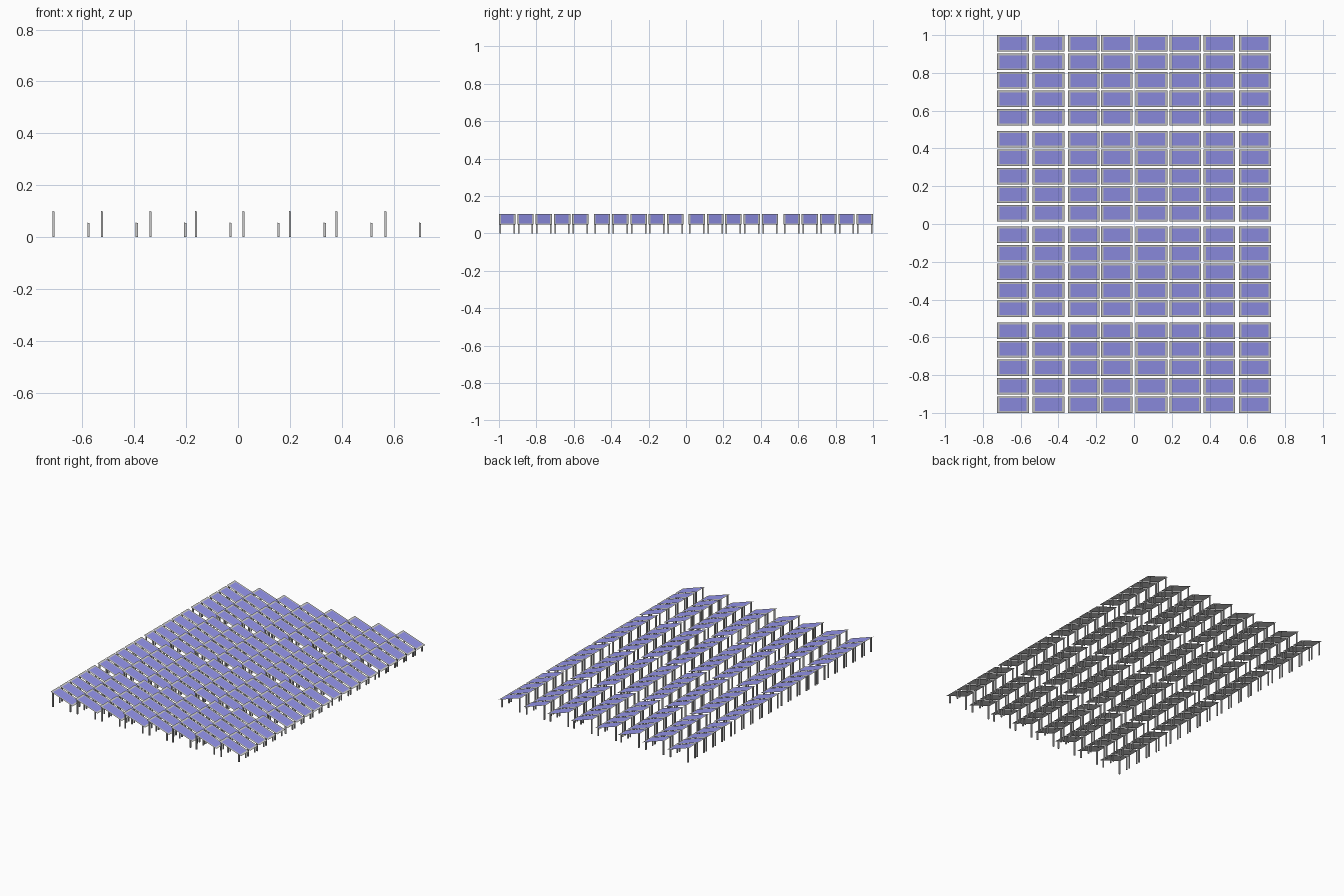
import bpy, bmesh

if "Cube" in bpy.data.objects:
    bpy.data.objects.remove(bpy.data.objects["Cube"])

# Panel size and layout
W, D = 0.168, 0.088              # panel extent in x and y
Z_HIGH, Z_LOW = 0.104, 0.048     # tilted: high on the left, low on the right
BX, BY = 0.013, 0.010            # frame border
LEG = 0.004                      # half thickness of a leg
ROWS_X = [-0.724, -0.537, -0.350, -0.175, 0.009, 0.188, 0.368, 0.556]
ROWS_Y = [-1 + g * 0.507 + i * 0.0978 for g in range(4) for i in range(5)]
ROWS_Y = [y * (1 - D / 2 - 0.0) / 1 for y in ROWS_Y]
# Recompute as exact lower edges so the field runs from y = -1 to y = 1
GROUP = 4 * 0.0978 + D
STEP = (2 - GROUP) / 3
ROWS_Y = [-1 + g * STEP + i * 0.0978 for g in range(4) for i in range(5)]

blue = bpy.data.materials.new("panel_blue")
blue.diffuse_color = (0.3, 0.3, 0.85, 1)
blue.use_nodes = True
blue.node_tree.nodes["Principled BSDF"].inputs["Base Color"].default_value = blue.diffuse_color


def height(u):
    """Height of the tilted panel plane at distance u from its left edge."""
    return Z_HIGH + (Z_LOW - Z_HIGH) * u / W


def quad(bm, x, y, u0, u1, v0, v1, drop=0.0, flip=False):
    """Flat rectangle lying in the tilted panel plane."""
    pts = [(u0, v0), (u1, v0), (u1, v1), (u0, v1)]
    if flip:
        pts.reverse()
    bm.faces.new([bm.verts.new((x + u, y + v, height(u) - drop)) for u, v in pts])


def frame(bm, x, y):
    quad(bm, x, y, 0, W, 0, BY)
    quad(bm, x, y, 0, W, D - BY, D)
    quad(bm, x, y, 0, BX, BY, D - BY)
    quad(bm, x, y, W - BX, W, BY, D - BY)


def glass(bm, x, y):
    quad(bm, x, y, BX, W - BX, BY, D - BY)


def backing(bm, x, y):
    quad(bm, x, y, 0, W, 0, D, drop=0.0006, flip=True)


def legs(bm, x, y):
    # Four square posts with tops cut to the panel slope
    for u in (0.0125, W - 0.0215):
        for v in (0.007, D - 0.007):
            cube = bmesh.ops.create_cube(bm, size=1)
            for vert in cube["verts"]:
                lu = u + (LEG if vert.co.x > 0 else -LEG)
                lv = v + (LEG if vert.co.y > 0 else -LEG)
                lz = height(lu) - 0.0008 if vert.co.z > 0 else 0
                vert.co = (x + lu, y + lv, lz)


def row_object(name, x, build, material=None):
    """One row of twenty copies of a part along y."""
    bm = bmesh.new()
    for y in ROWS_Y:
        build(bm, x, y)
    mesh = bpy.data.meshes.new(name)
    bm.to_mesh(mesh)
    bm.free()
    if material:
        mesh.materials.append(material)
    obj = bpy.data.objects.new(name, mesh)
    bpy.context.collection.objects.link(obj)


for n, x in enumerate(ROWS_X, 1):
    row_object(f"panel_frames_{n}", x, frame)
    row_object(f"panel_glass_{n}", x, glass, blue)
    row_object(f"panel_backing_{n}", x, backing)
    row_object(f"support_legs_{n}", x, legs)
